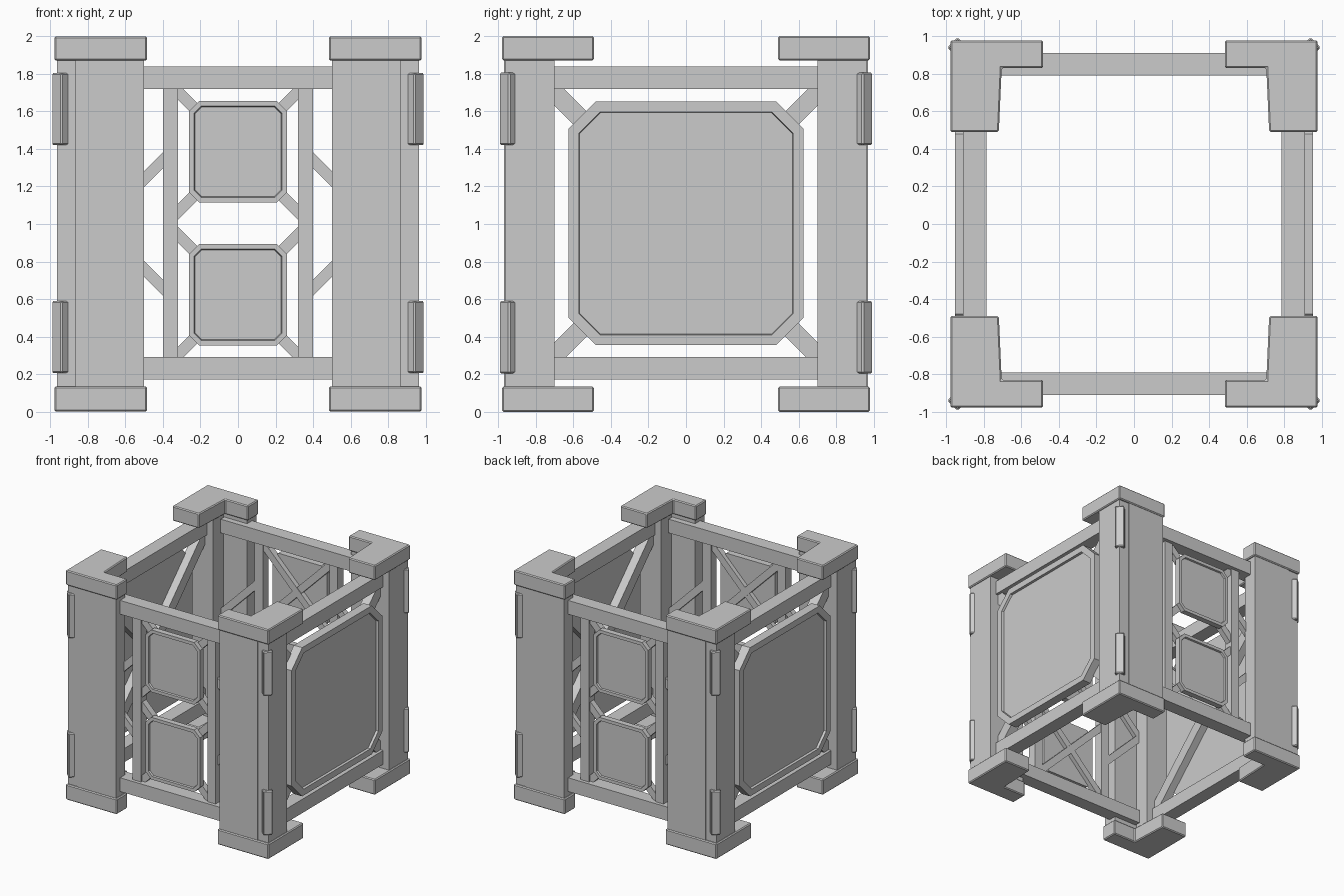
import bpy, bmesh, math

if "Cube" in bpy.data.objects:
    bpy.data.objects.remove(bpy.data.objects["Cube"])

# plane "z": (u,v)=(x,y); plane "y": (u,v)=(x,z); plane "x": (u,v)=(y,z); w is the depth axis
MAP = {"z": lambda u, v, w: (u, v, w),
       "y": lambda u, v, w: (u, w, v),
       "x": lambda u, v, w: (w, u, v)}


def prism(name, plane, pts, w0, w1, bevel=0.0, rim=0.0, recess=0.02):
    """Extrude a 2D profile from w0 to w1; rim > 0 sinks a recess into the w1 face."""
    bm = bmesh.new()
    f = MAP[plane]
    a = [bm.verts.new(f(u, v, w0)) for u, v in pts]
    b = [bm.verts.new(f(u, v, w1)) for u, v in pts]
    bm.faces.new(a)
    outer = bm.faces.new(b)
    n = len(pts)
    for i in range(n):
        j = (i + 1) % n
        bm.faces.new((a[i], a[j], b[j], b[i]))
    bmesh.ops.recalc_face_normals(bm, faces=bm.faces[:])
    if rim:
        bmesh.ops.inset_region(bm, faces=[outer], thickness=rim, use_even_offset=True)
        bmesh.ops.inset_region(bm, faces=[outer], thickness=0.004, depth=-recess,
                               use_even_offset=True)
    me = bpy.data.meshes.new(name)
    bm.to_mesh(me)
    bm.free()
    ob = bpy.data.objects.new(name, me)
    bpy.context.collection.objects.link(ob)
    if bevel:
        m = ob.modifiers.new("Bevel", "BEVEL")
        m.width = bevel
        m.segments = 1
    return ob


def rect(u0, u1, v0, v1):
    return [(u0, v0), (u1, v0), (u1, v1), (u0, v1)]


def octagon(cu, cv, hu, hv, c):
    q = [(hu, hv - c), (hu - c, hv), (c - hu, hv), (-hu, hv - c),
         (-hu, c - hv), (c - hu, -hv), (hu - c, -hv), (hu, c - hv)]
    return [(cu + u, cv + v) for u, v in q]


def bar(name, plane, p, q, width, w0, w1):
    du, dv = q[0] - p[0], q[1] - p[1]
    k = width / 2 / math.hypot(du, dv)
    nu, nv = -dv * k, du * k
    prism(name, plane, [(p[0] + nu, p[1] + nv), (q[0] + nu, q[1] + nv),
                        (q[0] - nu, q[1] - nv), (p[0] - nu, p[1] - nv)], w0, w1)


# Corner columns with caps, feet and bumper strips
CAP = [(0.485, 0.978), (0.978, 0.978), (0.978, 0.49), (0.72, 0.49), (0.705, 0.83), (0.485, 0.83)]
COLUMN = [(0.50, 0.968), (0.865, 0.968), (0.865, 0.96), (0.965, 0.96),
          (0.965, 0.70), (0.73, 0.70), (0.73, 0.84), (0.50, 0.84)]
BUMPER = [(0.94, 0.995), (0.995, 0.94), (0.94, 0.885), (0.885, 0.94)]
for sx in (-1, 1):
    for sy in (-1, 1):
        def corner(pts):
            return [(sx * u, sy * v) for u, v in pts]
        prism("corner_column", "z", corner(COLUMN), 0.12, 1.88)
        prism("corner_foot", "z", corner(CAP), 0.0, 0.135, 0.008)
        prism("corner_cap", "z", corner(CAP), 1.87, 2.0, 0.008)
        for z0 in (0.205, 1.42):
            prism("corner_bumper", "z", corner(BUMPER), z0, z0 + 0.385, 0.008)

for s in (-1, 1):
    # Horizontal beams on all four walls
    for z0 in (0.172, 1.718):
        prism("cross_beam", "y", rect(-0.72, 0.72, z0, z0 + 0.12), s * 0.79, s * 0.91)
        prism("side_beam", "x", rect(-0.72, 0.72, z0, z0 + 0.12), s * 0.787, s * 0.91)

    # Front and back walls: posts, angled struts, small panels on X braces
    for t in (-1, 1):
        prism("post", "y", rect(t * 0.32, t * 0.40, 0.28, 1.73), s * 0.80, s * 0.88)
        for v in (-1, 1):
            bar("angled_strut", "y", (t * 0.37, 1 + v * 0.37), (t * 0.74, 1.0), 0.06,
                s * 0.805, s * (0.85 + 0.003 * v))
    for cz in (0.623, 1.385):
        for t in (-1, 1):
            bar("small_brace", "y", (-0.34, cz - t * 0.34), (0.34, cz + t * 0.34), 0.06,
                s * (0.81 + 0.003 * t), s * 0.862)
        prism("small_panel", "y", octagon(0, cz, 0.262, 0.271, 0.055), s * 0.85, s * 0.90,
              rim=0.028, recess=0.015)

    # Side walls: large panel on an X brace
    for t in (-1, 1):
        bar("side_brace", "x", (-0.72, 1 - t * 0.72), (0.72, 1 + t * 0.72), 0.10,
            s * (0.805 + 0.003 * t), s * 0.885)
    prism("side_panel", "x", octagon(0, 1.003, 0.625, 0.648, 0.145), s * 0.875, s * 0.955,
          rim=0.055)
